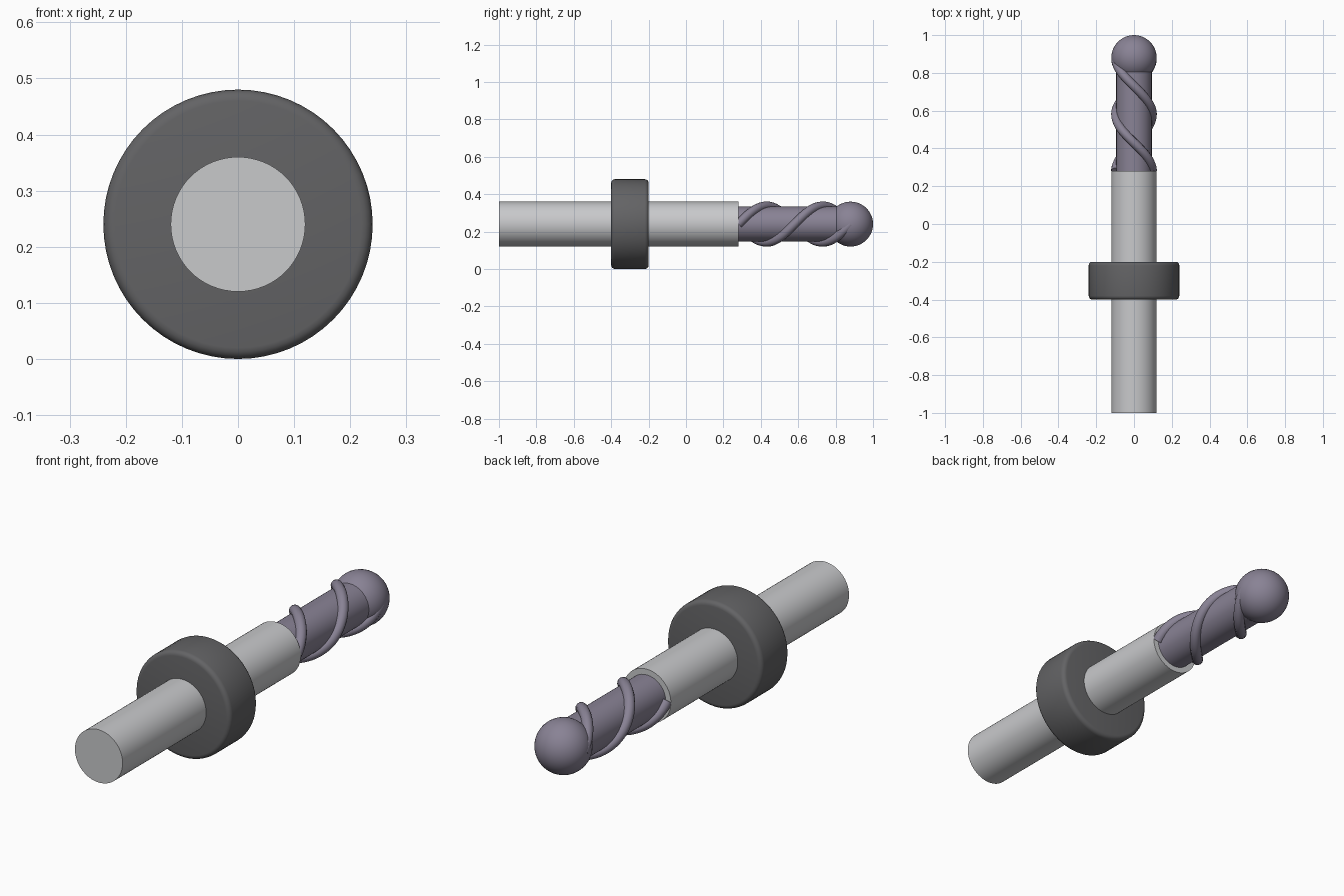
import bpy
from math import cos, sin, pi, radians

if "Cube" in bpy.data.objects:
    bpy.data.objects.remove(bpy.data.objects["Cube"], do_unlink=True)

AXIS_Z = 0.24      # height of the tool's centre line
FLUTE_START, BALL_Y = 0.28, 0.88


def material(name, rgb):
    mat = bpy.data.materials.new(name)
    mat.use_nodes = True
    mat.diffuse_color = (*rgb, 1)
    mat.node_tree.nodes["Principled BSDF"].inputs["Base Color"].default_value = (*rgb, 1)
    return mat


steel = material("light steel", (0.58, 0.585, 0.6))
rubber = material("dark collar grey", (0.125, 0.125, 0.13))
carbide = material("violet carbide", (0.25, 0.225, 0.30))


def finish(obj, name, mat):
    obj.name = obj.data.name = name
    obj.data.materials.append(mat)
    bpy.ops.object.shade_smooth_by_angle(angle=radians(35))
    return obj


def rod(name, radius, y0, y1, mat, bevel=0):
    """Cylinder lying along y, with optionally rounded rims."""
    bpy.ops.mesh.primitive_cylinder_add(
        vertices=64, radius=radius, depth=y1 - y0,
        location=(0, (y0 + y1) / 2, AXIS_Z), rotation=(pi / 2, 0, 0))
    obj = bpy.context.object
    if bevel:
        mod = obj.modifiers.new("rounded rims", "BEVEL")
        mod.width, mod.segments = bevel, 4
        mod.limit_method = "ANGLE"
        bpy.ops.object.modifier_apply(modifier=mod.name)
    return finish(obj, name, mat)


def flute(name, phase):
    """Round ridge making one full turn about the core."""
    curve = bpy.data.curves.new(name, "CURVE")
    curve.dimensions = "3D"
    curve.bevel_depth, curve.bevel_resolution = 0.024, 4
    curve.use_fill_caps = True
    steps = 64
    spline = curve.splines.new("POLY")
    spline.points.add(steps)
    for i, point in enumerate(spline.points):
        t = i / steps
        a = phase + 2 * pi * t
        y = FLUTE_START + (BALL_Y - FLUTE_START) * t
        point.co = (0.097 * cos(a), y, AXIS_Z + 0.097 * sin(a), 1)
    obj = bpy.data.objects.new(name, curve)
    bpy.context.collection.objects.link(obj)
    bpy.ops.object.select_all(action="DESELECT")
    obj.select_set(True)
    bpy.context.view_layer.objects.active = obj
    bpy.ops.object.convert(target="MESH")
    finish(bpy.context.object, name, carbide)


# Shank and stop collar
rod("shank", 0.12, -1, FLUTE_START, steel)
rod("collar", 0.24, -0.4, -0.2, rubber, bevel=0.02)

# Cutting end: core, ball nose and two spiral flutes
rod("core", 0.094, FLUTE_START - 0.02, BALL_Y, carbide)
bpy.ops.mesh.primitive_uv_sphere_add(
    segments=48, ring_count=24, radius=0.12,
    location=(0, BALL_Y, AXIS_Z), rotation=(pi / 2, 0, 0))
finish(bpy.context.object, "ball_nose", carbide)
for label, phase in (("flute_a", 0), ("flute_b", pi)):
    flute(label, phase)
